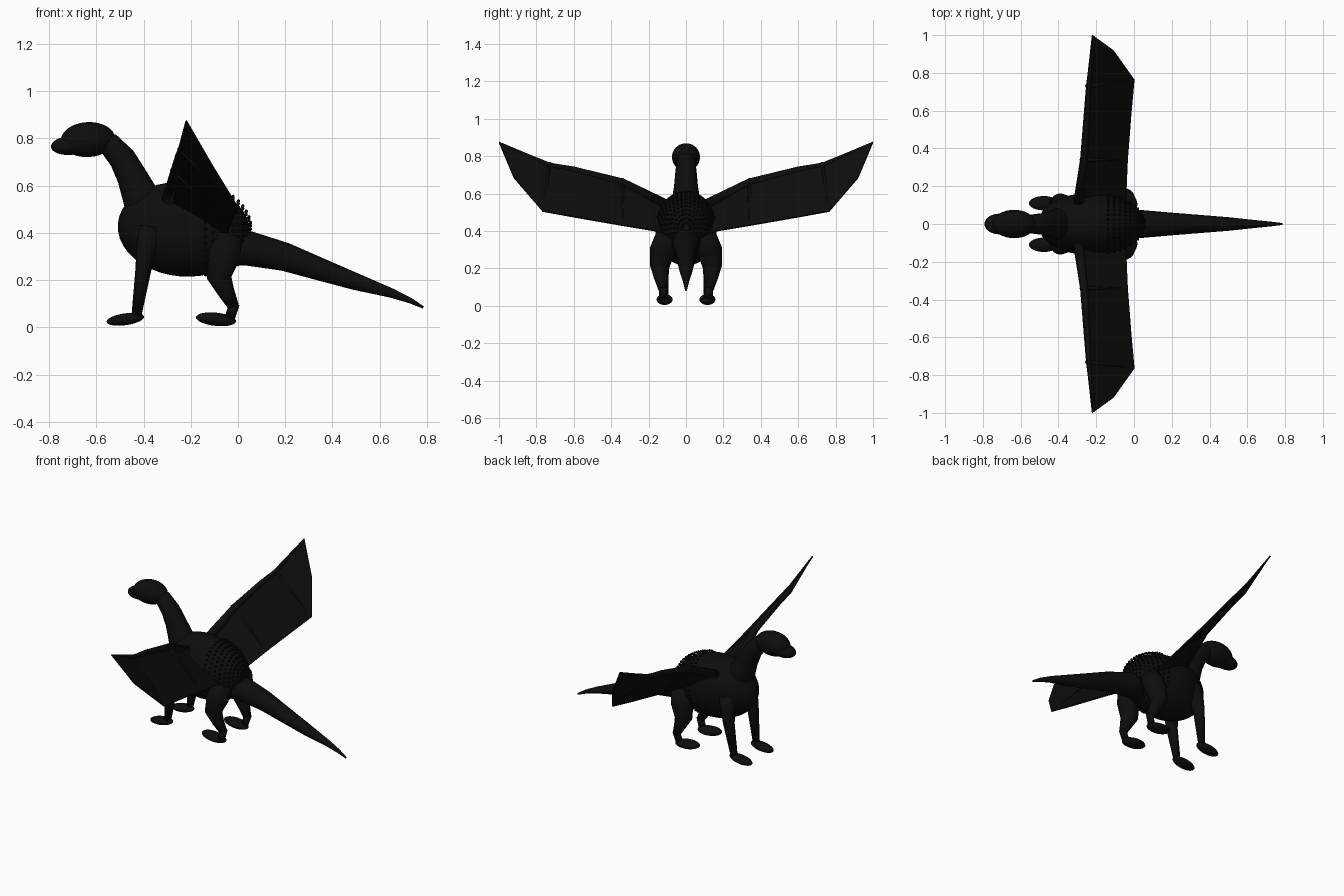
import bpy, bmesh
from math import sin, cos, pi, radians
from mathutils import Vector, Matrix

cube = bpy.data.objects.get("Cube")
if cube:
    bpy.data.objects.remove(cube)

black = bpy.data.materials.new("black hide")
black.use_nodes = True
colour = (0.004, 0.004, 0.004, 1)
black.diffuse_color = colour
black.node_tree.nodes["Principled BSDF"].inputs["Base Color"].default_value = colour


def finish(name, bm, smooth=True):
    bmesh.ops.recalc_face_normals(bm, faces=bm.faces)
    mesh = bpy.data.meshes.new(name)
    bm.to_mesh(mesh)
    bm.free()
    mesh.materials.append(black)
    for face in mesh.polygons:
        face.use_smooth = smooth
    obj = bpy.data.objects.new(name, mesh)
    bpy.context.collection.objects.link(obj)
    return obj


def ellipsoid(name, centre, radii, pitch=0):
    bm = bmesh.new()
    bmesh.ops.create_uvsphere(bm, u_segments=32, v_segments=20, radius=1)
    bm.transform(Matrix.Translation(centre) @ Matrix.Rotation(radians(pitch), 4, 'Y')
                 @ Matrix.Diagonal((*radii, 1)))
    return finish(name, bm)


def tube(name, points, sides=20):
    """Round tube through (x, y, z, radius) points."""
    bm = bmesh.new()
    rings = []
    for i, p in enumerate(points):
        before, after = points[max(i - 1, 0)], points[min(i + 1, len(points) - 1)]
        along = (Vector(after[:3]) - Vector(before[:3])).normalized()
        helper = Vector((1, 0, 0)) if abs(along.y) > 0.8 else Vector((0, 1, 0))
        u = along.cross(helper).normalized()
        v = along.cross(u)
        rings.append([bm.verts.new(Vector(p[:3]) + p[3] * (u * cos(a) + v * sin(a)))
                      for a in (2 * pi * k / sides for k in range(sides))])
    for r, s in zip(rings, rings[1:]):
        for k in range(sides):
            n = (k + 1) % sides
            bm.faces.new((r[k], r[n], s[n], s[k]))
    bm.faces.new(rings[0])
    bm.faces.new(rings[-1])
    return finish(name, bm)


# Body, head, neck and tail
body_centre, body_radii = Vector((-0.23, 0, 0.415)), Vector((0.28, 0.165, 0.2))
ellipsoid("body", body_centre, body_radii, 5)
ellipsoid("head", (-0.635, 0, 0.795), (0.115, 0.075, 0.074), -3)
ellipsoid("snout", (-0.71, 0, 0.77), (0.082, 0.055, 0.04), -4)
tube("neck", [(-0.6, 0, 0.79, 0.04), (-0.545, 0, 0.775, 0.05), (-0.49, 0, 0.715, 0.057),
              (-0.45, 0, 0.64, 0.064), (-0.42, 0, 0.57, 0.075), (-0.37, 0, 0.47, 0.1)])
tube("tail", [(-0.05, 0, 0.34, 0.08), (0.05, 0, 0.333, 0.073), (0.2, 0, 0.298, 0.06),
              (0.35, 0, 0.245, 0.048), (0.5, 0, 0.193, 0.036), (0.65, 0, 0.145, 0.02),
              (0.73, 0, 0.113, 0.012), (0.785, 0, 0.084, 0.005)])

# Rows of small scales over the rump
bm = bmesh.new()
for ring in range(10):
    lat = radians(8 + 7 * ring)
    count = int(8 + 34 * sin(lat))
    for k in range(count):
        a = 2 * pi * k / count
        normal = Vector((cos(lat), sin(lat) * sin(a), sin(lat) * cos(a)))
        spot = body_centre + normal * body_radii * 1.02
        bmesh.ops.create_icosphere(bm, subdivisions=1, radius=0.008,
                                   matrix=Matrix.Translation(spot))
finish("rump_scales", bm, False)

# Legs, feet and wings, one set for each side
for side, s in (("left", 1), ("right", -1)):
    tube(side + "_front_leg", [(-0.37, s * 0.105, 0.42, 0.05), (-0.39, s * 0.12, 0.32, 0.042),
                               (-0.4, s * 0.125, 0.25, 0.034), (-0.43, s * 0.115, 0.05, 0.021)])
    ellipsoid(side + "_front_foot", (-0.477, s * 0.11, 0.034), (0.08, 0.038, 0.025), -8)
    tube(side + "_thigh", [(-0.04, s * 0.1, 0.38, 0.06), (-0.06, s * 0.125, 0.3, 0.068),
                           (-0.08, s * 0.14, 0.21, 0.052), (-0.05, s * 0.135, 0.15, 0.036),
                           (-0.02, s * 0.125, 0.09, 0.024)])
    tube(side + "_hock", [(-0.015, s * 0.125, 0.1, 0.022), (-0.035, s * 0.12, 0.04, 0.022)])
    ellipsoid(side + "_hind_foot", (-0.093, s * 0.115, 0.034), (0.085, 0.042, 0.028), 6)

    lead = [Vector(p) for p in ((-0.32, s * 0.1, 0.55), (-0.28, s * 0.34, 0.675),
                                (-0.26, s * 0.6, 0.74), (-0.25, s * 0.73, 0.762),
                                (-0.22, s, 0.875))]
    trail = [Vector(p) for p in ((-0.045, s * 0.1, 0.39), (-0.035, s * 0.34, 0.43),
                                 (-0.015, s * 0.6, 0.475), (0, s * 0.765, 0.505),
                                 (-0.11, s * 0.92, 0.685))]
    bm = bmesh.new()
    front = [bm.verts.new(p) for p in lead]
    back = [bm.verts.new(p) for p in trail]
    for i in range(4):
        bm.faces.new((front[i], back[i], back[i + 1], front[i + 1]))
    membrane = finish(side + "_wing_membrane", bm, False)
    thick = membrane.modifiers.new("thickness", 'SOLIDIFY')
    thick.thickness, thick.offset = 0.008, 0

    # Arm bone along the leading edge, with finger struts to the trailing corners
    bone_radii = (0.03, 0.022, 0.017, 0.014, 0.002)
    tube(side + "_wing_arm", [(*(p + (q - p).normalized() * r), r)
                              for p, q, r in zip(lead, trail, bone_radii)], 10)
    for i, finger in ((1, "inner"), (3, "outer")):
        tube(side + "_" + finger + "_finger",
             [(*lead[i], 0.012), (*trail[i], 0.003)], 8)
